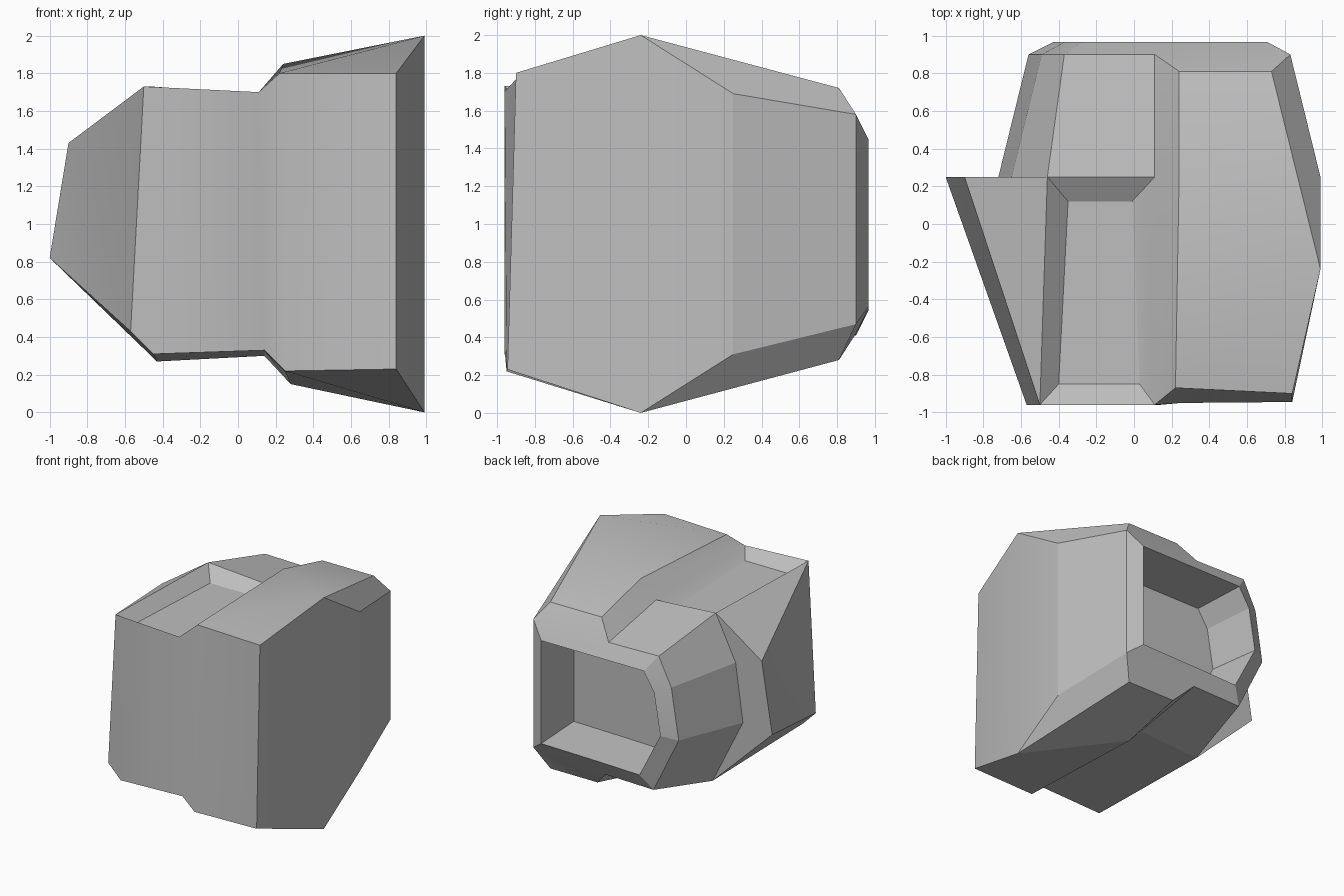
import bpy
import bmesh
from math import radians

cube = bpy.data.objects.get("Cube")
if cube:
    bpy.data.objects.remove(cube, do_unlink=True)

grey = bpy.data.materials.new("plain grey")
grey.use_nodes = True
colour = (0.52, 0.52, 0.52, 1)
grey.diffuse_color = colour
grey.node_tree.nodes["Principled BSDF"].inputs["Base Color"].default_value = colour

bm = bmesh.new()


def vert(x, y, z):
    return bm.verts.new((x, y, z))


def section(y, outline):
    """Cross-section across the body at depth y, from (x, z) pairs."""
    return [vert(x, y, z) for x, z in outline]


def face(*verts):
    bm.faces.new(verts)


def bridge(first, second, closed=False):
    """Join two rows of equal length with quads."""
    count = len(first)
    for i in range(count if closed else count - 1):
        j = (i + 1) % count
        face(first[i], first[j], second[j], second[i])


# Front outline: top row and bottom row, both running left panel to right edge
front_top = section(-.96, [(-.5, 1.73), (.11, 1.7)]) + [vert(.22, -.87, 1.8), vert(.84, -.9, 1.8)]
front_low = section(-.96, [(-.45, .31), (.14, .33)]) + [vert(.25, -.95, .22), vert(.84, -.945, .23)]
front_corner = vert(-.57, -.96, .43)

# Middle outline, including the widest edge and the stepped ridge
mid_top = section(.25, [(-.46, 1.73), (.11, 1.69)]) + [vert(.24, .28, 1.85), vert(.99, -.24, 2)]
mid_low = section(.25, [(-.43, .27), (.14, .3)]) + [vert(.28, .28, .15), vert(.99, -.24, 0)]

# Rear outline of the body
back_top = section(.9, [(-.37, 1.58), (.11, 1.57)]) + section(.81, [(.24, 1.72), (.73, 1.72)])
back_low = section(.9, [(-.32, .41), (.14, .42)]) + section(.81, [(.28, .28), (.73, .28)])

# Front panel
bridge(front_top, front_low)
face(front_top[0], front_low[0], front_corner)

# Upper and lower shells; the first front quad on top is left for the tray
bridge(front_top[1:], mid_top[1:])
bridge(front_low, mid_low)
bridge(mid_top, back_top)
bridge(mid_low, back_low)

# Shallow tray in the top
tray_rim = [front_top[0], front_top[1], mid_top[1], mid_top[0]]
tray_floor = [vert(x, y, 1.63) for x, y in ((-.4, -.85), (.03, -.85), (-.01, .12), (-.35, .12))]
bridge(tray_rim, tray_floor, closed=True)
face(*tray_floor)

# Flared wing on the model's right side
wing_high, wing_low = section(.25, [(-.9, 1.43), (-1, .82)])
face(front_top[0], mid_top[0], wing_high)
face(front_top[0], wing_high, front_corner)
face(front_corner, wing_high, wing_low)
face(front_corner, wing_low, mid_low[0])
face(front_corner, mid_low[0], front_low[0])

# Faceted housing behind the wing, and the flat back of the wing around it
housing_front = section(.25, [(-.65, 1.35), (-.72, .85)])
housing_back = section(.9, [(-.49, 1.34), (-.56, .9)])
bridge([mid_top[0], *housing_front, mid_low[0]],
       [back_top[0], *housing_back, back_low[0]])
face(mid_top[0], wing_high, housing_front[0])
face(wing_high, wing_low, housing_front[1], housing_front[0])
face(wing_low, mid_low[0], housing_front[1])

# Long side wall, tapering toward the back
side_mid = section(.25, [(.99, 1.69), (.99, .31)])
side_back = section(.9, [(.83, 1.58), (.83, .47)])
side_edge = [mid_top[3], mid_low[3]]
bridge([front_top[3], front_low[3]], side_edge)
bridge(side_edge, side_mid)
bridge(side_mid, side_back)
for i, (mid, back) in enumerate(((mid_top, back_top), (mid_low, back_low))):
    face(mid[3], back[3], side_back[i], side_mid[i])
    # Sloped end of the raised step
    face(back[1], back[2], side_back[i])
    face(back[2], back[3], side_back[i])

# Bevelled rim and deep recess in the back, its floor slightly smaller
outer = [back_top[0], back_top[1], side_back[0], side_back[1],
         back_low[1], back_low[0], housing_back[1], housing_back[0]]
opening = [(-.27, 1.45), (.11, 1.45), (.71, 1.45), (.71, .56),
           (.14, .55), (-.23, .54), (-.43, .93), (-.37, 1.29)]
rim = section(.965, opening)
recess = section(.52, [(.71 + (x - .71) * .95, 1 + (z - 1) * .95) for x, z in opening])
bridge(outer, rim, closed=True)
bridge(rim, recess, closed=True)
face(*recess)

# Crisp facets on the rear half and underside; the rest stays soft
bmesh.ops.recalc_face_normals(bm, faces=bm.faces)
for edge in bm.edges:
    rear = min(v.co.y for v in edge.verts) > .2
    underside = max(v.co.z for v in edge.verts) < .4
    if (rear or underside) and edge.calc_face_angle(0) > radians(12):
        edge.smooth = False

mesh = bpy.data.meshes.new("body_shell")
bm.to_mesh(mesh)
bm.free()
mesh.materials.append(grey)
body = bpy.data.objects.new("body_shell", mesh)
bpy.context.collection.objects.link(body)

bpy.ops.object.select_all(action="DESELECT")
body.select_set(True)
bpy.context.view_layer.objects.active = body
bpy.ops.object.shade_smooth_by_angle(keep_sharp_edges=True)
